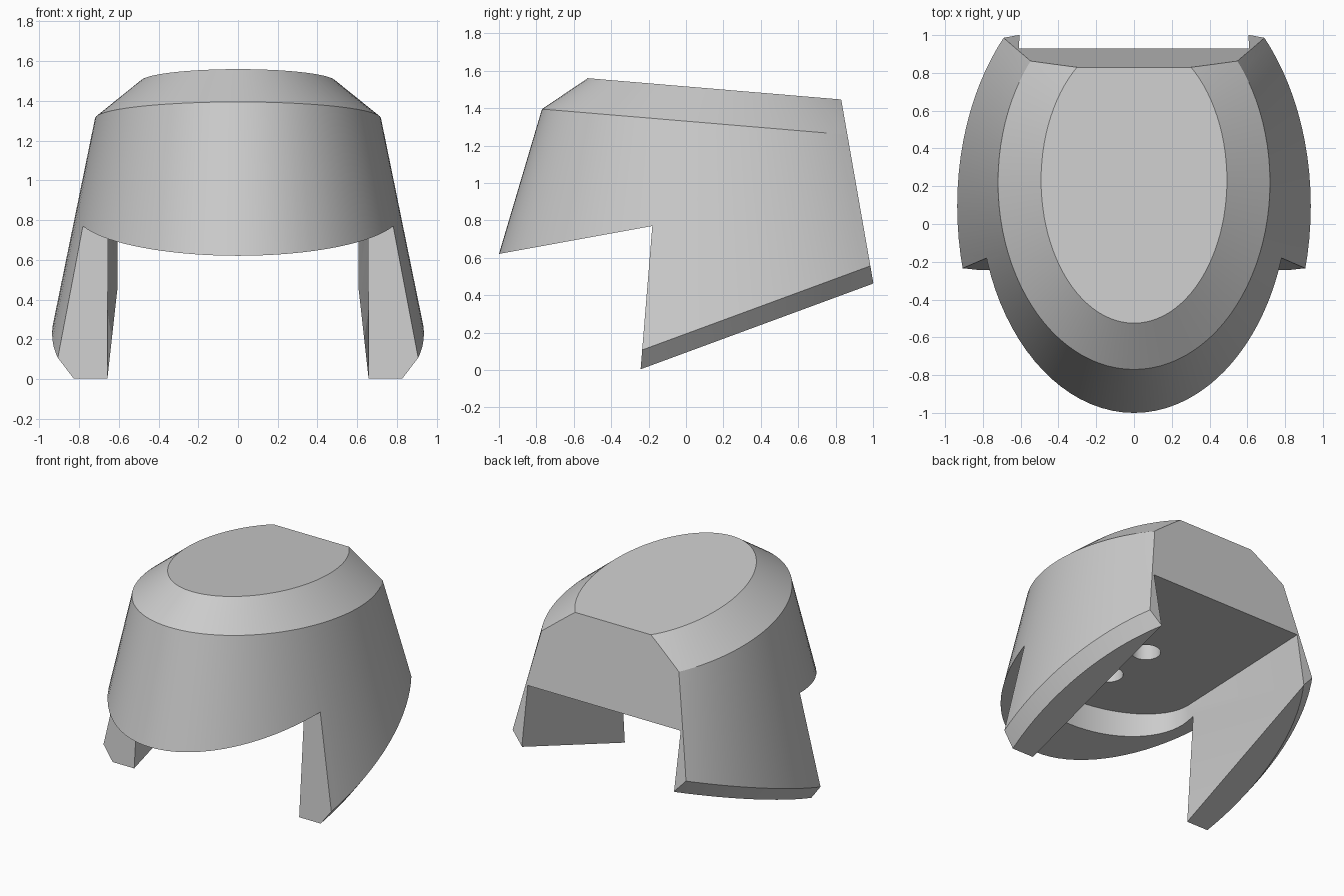
import bpy, bmesh, math
from mathutils import Vector

if "Cube" in bpy.data.objects:
    bpy.data.objects.remove(bpy.data.objects["Cube"], do_unlink=True)

SEGMENTS = 96
TILT = -0.084

grey = bpy.data.materials.new("plain grey")
grey.use_nodes = True
colour = (0.6, 0.6, 0.6, 1)
grey.diffuse_color = colour
for node in grey.node_tree.nodes:
    if node.type == "BSDF_PRINCIPLED":
        node.inputs["Base Color"].default_value = colour


def finish(bm, name):
    bmesh.ops.recalc_face_normals(bm, faces=bm.faces)
    mesh = bpy.data.meshes.new(name)
    bm.to_mesh(mesh)
    bm.free()
    obj = bpy.data.objects.new(name, mesh)
    bpy.context.collection.objects.link(obj)
    mesh.materials.append(grey)
    return obj


def loft(bm, rings):
    """Skin a list of equal point rings and cap both ends."""
    rings = [[bm.verts.new(p) for p in ring] for ring in rings]
    for low, high in zip(rings, rings[1:]):
        for i in range(len(low)):
            j = (i + 1) % len(low)
            bm.faces.new((low[i], low[j], high[j], high[i]))
    bm.faces.new(rings[0])
    bm.faces.new(rings[-1])


def tilted_ellipse(half_x, front_y, centre_y, front_z):
    points = []
    for i in range(SEGMENTS):
        t = math.tau * i / SEGMENTS
        y = centre_y + (centre_y - front_y) * math.sin(t)
        points.append((half_x * math.cos(t), y, front_z + TILT * (y - front_y)))
    return points


def slice_plane(bm, point, normal, clear):
    """Bisect the body; when clearing, drop the far side and cap the cut."""
    cut = bmesh.ops.bisect_plane(
        bm, geom=bm.verts[:] + bm.edges[:] + bm.faces[:], dist=1e-5,
        plane_co=point, plane_no=normal, clear_outer=clear)["geom_cut"]
    if clear:
        edges = [e for e in cut if isinstance(e, bmesh.types.BMEdge)]
        bmesh.ops.holes_fill(bm, edges=edges, sides=0)
    return [v for v in cut if isinstance(v, bmesh.types.BMVert)]


def carve(body, cutter):
    bpy.context.view_layer.objects.active = body
    mod = body.modifiers.new("carve", "BOOLEAN")
    mod.operation = "DIFFERENCE"
    mod.solver = "EXACT"
    mod.object = cutter
    bpy.ops.object.modifier_apply(modifier=mod.name)
    bpy.data.objects.remove(cutter, do_unlink=True)


# Outer body: flared oval wall, sloped shoulder, flat tilted crown
bm = bmesh.new()
drop = 2.2
loft(bm, [
    tilted_ellipse(0.72 + 0.21 * drop, -0.77 - 0.297 * drop, 0.22 + 0.05 * drop, 1.395 - drop),
    tilted_ellipse(0.72, -0.77, 0.22, 1.395),
    tilted_ellipse(0.492, -0.525, 0.232, 1.56),
])

# Sloping lower edge with a chamfer around the outside
lower_normal = Vector((0, 0.455, -1.235)).normalized()
slice_plane(bm, (0, -0.24, 0.105), lower_normal, False)
for v in slice_plane(bm, (0, -0.245, 0.003), lower_normal, True):
    v.co.x *= 0.9
    y = 0.25 + (v.co.y - 0.25) * 0.93
    v.co.z += (y - v.co.y) * 0.455 / 1.235
    v.co.y = y

# Flat back
slice_plane(bm, (0, 0.83, 1.445), Vector((0, 0.885, 0.155)).normalized(), True)
body = finish(bm, "helmet_shell")

# Notch that leaves the front brim and the two cheek pieces
bm = bmesh.new()
side = [(-3, 0.256), (-0.18, 0.77), (-0.243, 0), (-0.366, -1.5), (-3, -1.5)]
loft(bm, [[(x, y, z) for y, z in side] for x in (-2, 2)])
carve(body, finish(bm, "brim_cutter"))

# Head cavity: rounded at the front, open at the back, flat ceiling
outline = [(0.598, 1.2)]
for i in range(33):
    t = math.pi * i / 32
    outline.append((0.657 * math.cos(t), -0.24 - 0.42 * math.sin(t)))
outline.append((-0.598, 1.2))
bm = bmesh.new()
loft(bm, [[(x, y, z) for x, y in outline] for z in (-1.5, 0.876)])
carve(body, finish(bm, "cavity_cutter"))

# Two round sockets in the ceiling
for y in (0.12, -0.26):
    bm = bmesh.new()
    circle = [(0.097 * math.cos(math.tau * i / 32), y + 0.097 * math.sin(math.tau * i / 32))
              for i in range(32)]
    loft(bm, [[(px, py, z) for px, py in circle] for z in (0.7, 1.15)])
    carve(body, finish(bm, "socket_cutter"))

# Smooth curved walls, crisp edges
for obj in bpy.context.selected_objects:
    obj.select_set(False)
body.select_set(True)
bpy.context.view_layer.objects.active = body
bpy.ops.object.shade_smooth_by_angle(angle=math.radians(20))
